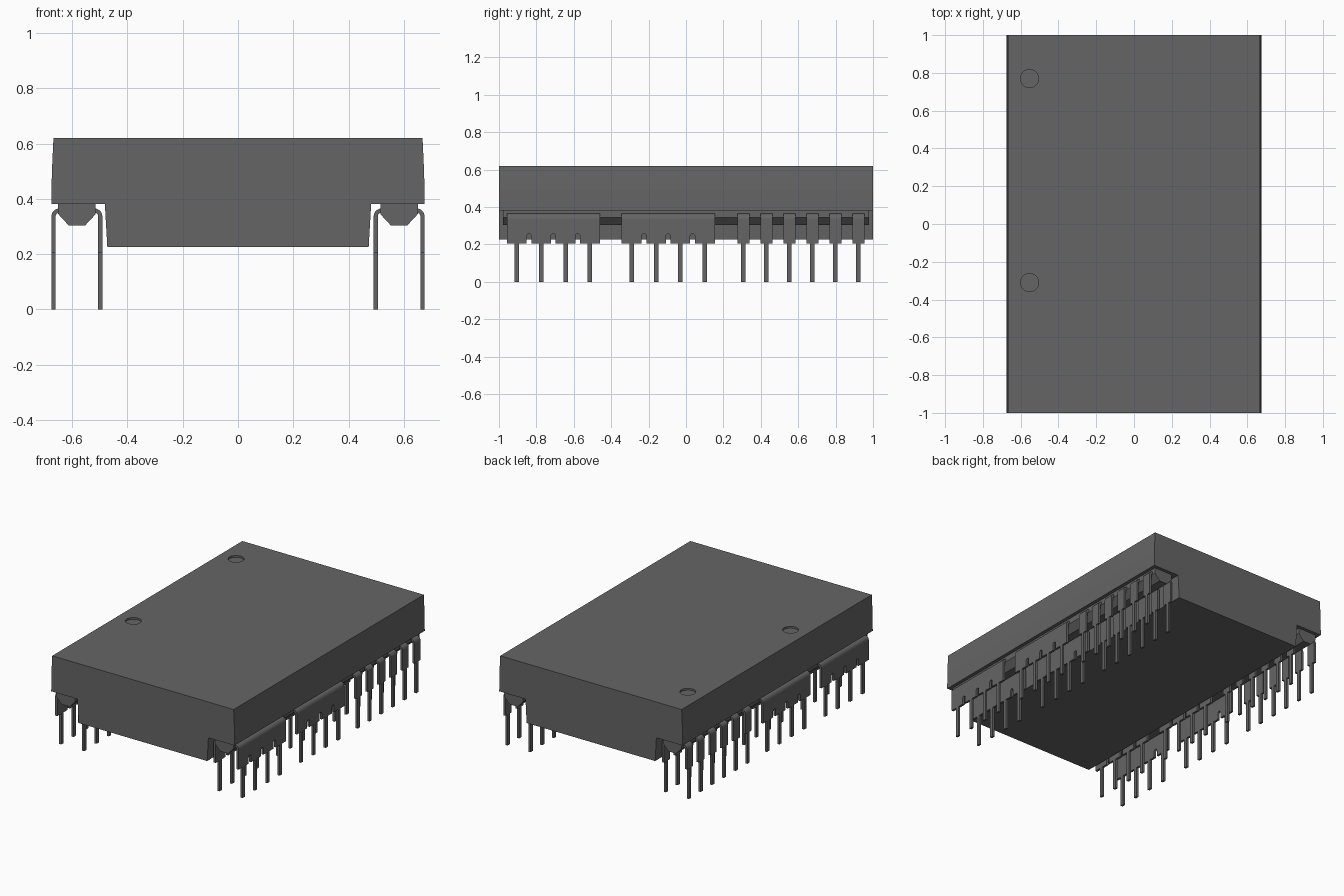
import bpy, bmesh, math

cube = bpy.data.objects.get("Cube")
if cube:
    bpy.data.objects.remove(cube, do_unlink=True)

grey = bpy.data.materials.new("dark_grey")
grey.use_nodes = True
colour = (0.13, 0.13, 0.13, 1)
grey.diffuse_color = colour
grey.node_tree.nodes["Principled BSDF"].inputs["Base Color"].default_value = colour


def prism(bm, points, offset):
    """Solid made by sweeping a flat outline along an offset."""
    face = bm.faces.new([bm.verts.new(p) for p in points])
    grown = bmesh.ops.extrude_face_region(bm, geom=[face])["geom"]
    moved = [v for v in grown if isinstance(v, bmesh.types.BMVert)]
    bmesh.ops.translate(bm, vec=offset, verts=moved)


def finish(bm, name):
    bmesh.ops.recalc_face_normals(bm, faces=bm.faces)
    mesh = bpy.data.meshes.new(name)
    bm.to_mesh(mesh)
    bm.free()
    mesh.materials.append(grey)
    obj = bpy.data.objects.new(name, mesh)
    bpy.context.collection.objects.link(obj)
    return obj


# Module housing: stepped profile with slight draft
half = [(0.473, 0.225), (0.482, 0.382), (0.675, 0.382), (0.674, 0.49), (0.668, 0.62)]
outline = half + [(-x, z) for x, z in reversed(half)]
bm = bmesh.new()
prism(bm, [(x, -1, z) for x, z in outline], (0, 2, 0))
housing = finish(bm, "housing")

# Two shallow round mould marks in the top
bm = bmesh.new()
for y in (-0.31, 0.77):
    ring = [math.tau * i / 32 for i in range(32)]
    prism(bm, [(-0.553 + 0.048 * math.cos(a), y + 0.048 * math.sin(a), 0.608)
               for a in ring], (0, 0, 0.1))
cutter = finish(bm, "mark_cutter")
cutter.hide_render = True
mod = housing.modifiers.new("marks", "BOOLEAN")
mod.operation = "DIFFERENCE"
mod.solver = "EXACT"
mod.object = cutter
bpy.context.view_layer.objects.active = housing
bpy.ops.object.modifier_apply(modifier=mod.name)
bpy.data.objects.remove(cutter, do_unlink=True)

# Lead layout along y: (first pin, pitch, pin count, margin beyond outer pins)
PLATES = [(-0.904, 0.13, 4, 0.054), (-0.29, 0.13, 4, 0.054)]
PLATES += [(0.307 + 0.123 * i, 0, 1, 0.032) for i in range(6)]
THICK, TOP, BEND, SHOULDER = 0.015, 0.365, 0.028, 0.205
PIN, SLOT, SLOT_TOP = 0.012, 0.0125, 0.245
MID = 0.583


def plate_outline(first, pitch, count, margin):
    """Side outline (y, z) of a lead plate with pins and rounded slots."""
    last = first + pitch * (count - 1)
    pts = [(first - margin, TOP - BEND), (first - margin, SHOULDER)]
    for i in range(count):
        y = first + pitch * i
        pts += [(y - PIN, SHOULDER), (y - PIN, 0), (y + PIN, 0), (y + PIN, SHOULDER)]
        if i < count - 1:
            m = y + pitch / 2
            pts.append((m - SLOT, SHOULDER))
            for k in range(7):
                a = math.pi * (1 - k / 6)
                pts.append((m + SLOT * math.cos(a), SLOT_TOP + SLOT * math.sin(a)))
            pts.append((m + SLOT, SHOULDER))
    return pts + [(last + margin, SHOULDER), (last + margin, TOP - BEND)]


def bend_profile(side, face_x):
    """Bent top of a lead: from inside the bar, out and round the corner."""
    centre = face_x - side * BEND
    arc = [math.pi / 2 * k / 6 for k in range(7)]

    def curve(r, angles):
        return [(centre + side * r * math.sin(a), TOP - BEND + r * math.cos(a))
                for a in angles]
    root = MID + side * 0.035
    return ([(root, TOP)] + curve(BEND, arc)
            + curve(BEND - THICK, arc[::-1]) + [(root, TOP - THICK)])


for label, sign in (("left", 1), ("right", -1)):
    # Tapered carrier bar under the step
    bm = bmesh.new()
    bar = [(0.068, 0.383), (0.068, 0.345), (0.029, 0.303)]
    bar += [(-x, z) for x, z in reversed(bar)]
    prism(bm, [(sign * (MID + x), -0.978, z) for x, z in bar], (0, 1.956, 0))
    finish(bm, label + "_carrier_bar")

    # Outer and inner rows of leads
    for row, side, face_x in (("outer", 1, 0.675), ("inner", -1, 0.491)):
        bm = bmesh.new()
        for first, pitch, count, margin in PLATES:
            start = first - margin
            width = pitch * (count - 1) + 2 * margin
            prism(bm, [(sign * face_x, y, z) for y, z in
                       plate_outline(first, pitch, count, margin)],
                  (-sign * side * THICK, 0, 0))
            prism(bm, [(sign * x, start, z) for x, z in bend_profile(side, face_x)],
                  (0, width, 0))
        leads = finish(bm, f"{label}_{row}_leads")
        bpy.ops.object.select_all(action="DESELECT")
        leads.select_set(True)
        bpy.context.view_layer.objects.active = leads
        bpy.ops.object.shade_smooth_by_angle(angle=math.radians(35))
